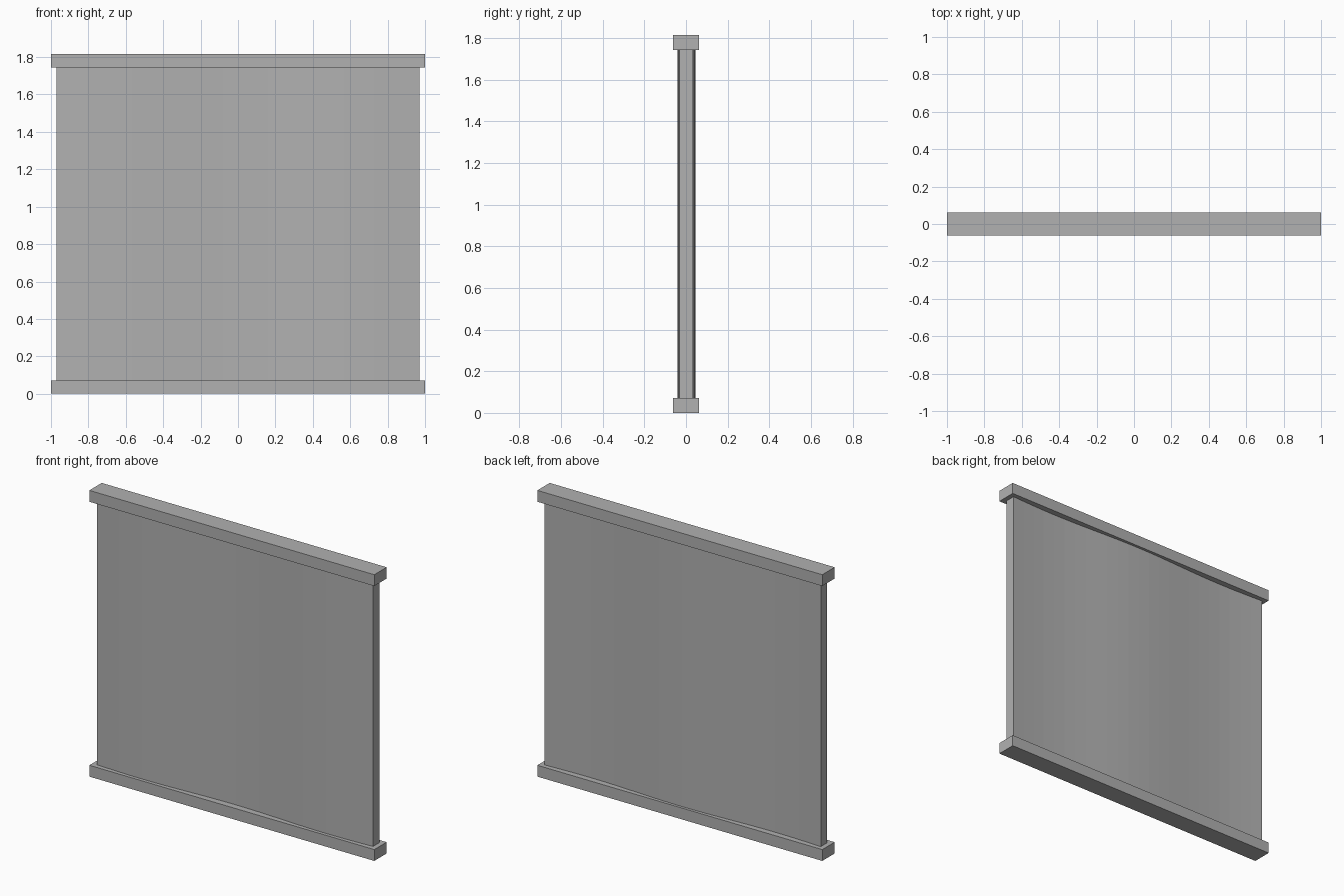
import bpy, bmesh, math

if "Cube" in bpy.data.objects:
    bpy.data.objects.remove(bpy.data.objects["Cube"])

HEIGHT, RAIL_H, RAIL_D = 1.816, 0.072, 0.124
HALF_W, HALF_T, SEGMENTS = 0.97, 0.0325, 24

grey = bpy.data.materials.new("mid_grey")
grey.diffuse_color = (0.44, 0.44, 0.44, 1)
grey.use_nodes = True
grey.node_tree.nodes["Principled BSDF"].inputs["Base Color"].default_value = grey.diffuse_color


def make_object(name, bm):
    bmesh.ops.recalc_face_normals(bm, faces=bm.faces)
    mesh = bpy.data.meshes.new(name)
    bm.to_mesh(mesh)
    bm.free()
    mesh.materials.append(grey)
    obj = bpy.data.objects.new(name, mesh)
    bpy.context.collection.objects.link(obj)
    return obj


def rail(name, z):
    bm = bmesh.new()
    bmesh.ops.create_cube(bm, size=1)
    bmesh.ops.scale(bm, vec=(2, RAIL_D, RAIL_H), verts=bm.verts)
    bmesh.ops.translate(bm, vec=(0, 0, z), verts=bm.verts)
    return make_object(name, bm)


# Top and bottom rails
rail("bottom_rail", RAIL_H / 2)
rail("top_rail", HEIGHT - RAIL_H / 2)


# Gently waving panel, extruded from its plan outline
def wave(x):
    return 0.002 + 0.0105 * math.cos(2 * math.pi * x / 1.3)


xs = [-HALF_W + 2 * HALF_W * i / SEGMENTS for i in range(SEGMENTS + 1)]
outline = [(x, wave(x) - HALF_T) for x in xs]
outline += [(x, wave(x) + HALF_T) for x in reversed(xs)]
bm = bmesh.new()
face = bm.faces.new([bm.verts.new((x, y, RAIL_H)) for x, y in outline])
result = bmesh.ops.extrude_face_region(bm, geom=[face], use_keep_orig=True)
top = [v for v in result["geom"] if isinstance(v, bmesh.types.BMVert)]
bmesh.ops.translate(bm, vec=(0, 0, HEIGHT - 2 * RAIL_H), verts=top)
panel = make_object("wavy_panel", bm)
